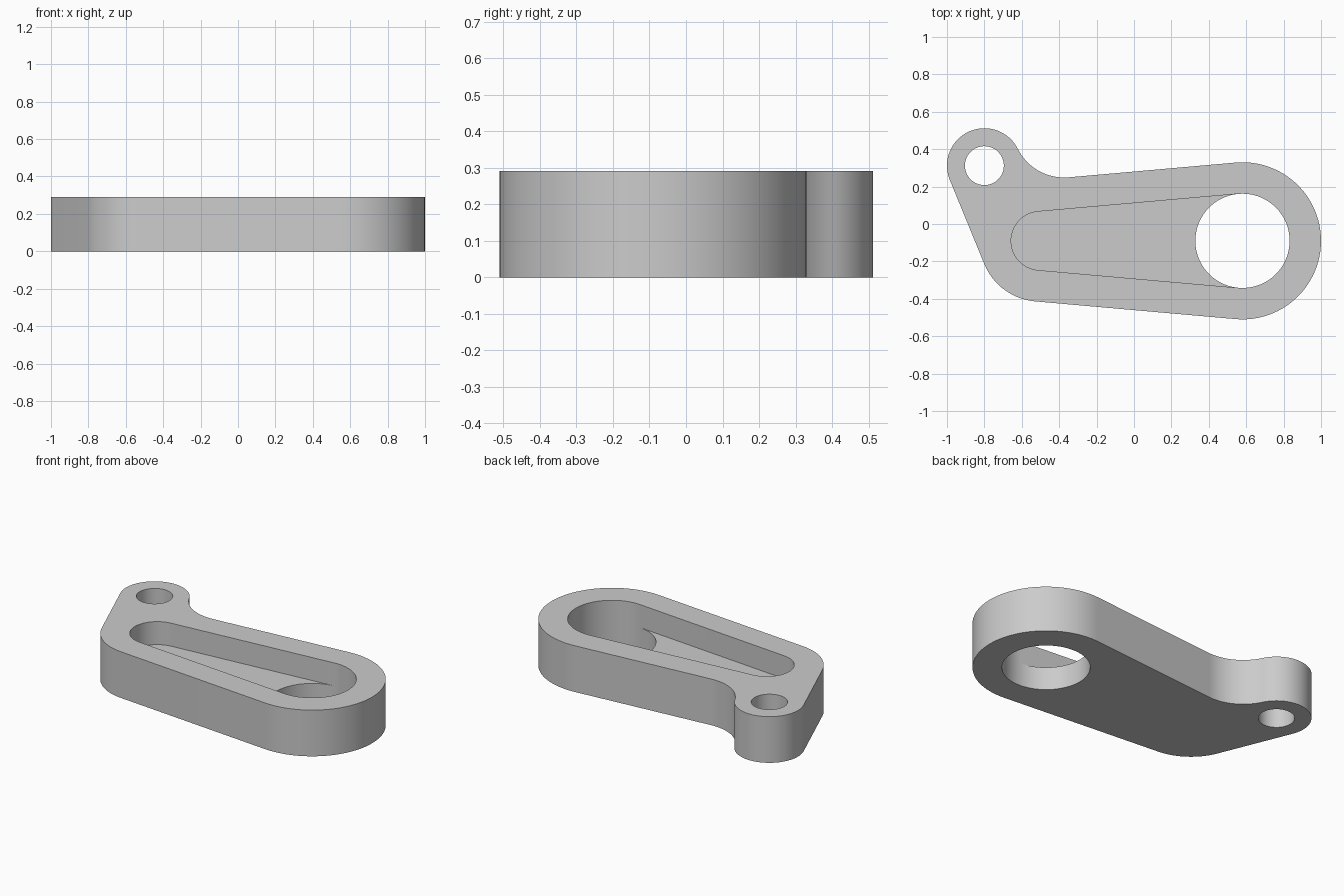
import bpy
import bmesh
from math import acos, cos, sin, pi, sqrt, atan2, radians, ceil
from mathutils import Vector

if "Cube" in bpy.data.objects:
    bpy.data.objects.remove(bpy.data.objects["Cube"])

HEIGHT, FLOOR = 0.291, 0.146
BIG, SMALL, LUG = Vector((0.58, -0.09)), Vector((-0.5, -0.09)), Vector((-0.8, 0.312))
BIG_R, SMALL_R, LUG_R = 0.42, 0.325, 0.2
HOLE_R, POCKET_R, LUG_HOLE_R = 0.252, 0.157, 0.104
FILLET_R = 0.277


def polar(angle):
    return Vector((cos(angle), sin(angle)))


def arc(centre, radius, start, end):
    """Points along an arc, both ends included."""
    n = max(4, ceil(abs(end - start) / radians(4)))
    return [centre + radius * polar(start + (end - start) * i / n) for i in range(n + 1)]


# Angle of the straight sides' outward normal
side = acos((SMALL_R - BIG_R) / (BIG - SMALL).length)

# Fillet between the lug and the upper straight side
normal, along = polar(side), Vector((sin(side), -cos(side)))
rise = FILLET_R - ((LUG - BIG).dot(normal) - BIG_R)
fillet = LUG + normal * rise + along * sqrt((LUG_R + FILLET_R) ** 2 - rise ** 2)
to_fillet = atan2(fillet.y - LUG.y, fillet.x - LUG.x)

# Straight side joining the lug to the small end
axis = LUG - SMALL
lug_side = atan2(axis.y, axis.x) + acos((SMALL_R - LUG_R) / axis.length)

outline = (arc(BIG, BIG_R, -side, side)
           + arc(fillet, FILLET_R, side + pi, to_fillet + pi)
           + arc(LUG, LUG_R, to_fillet, lug_side)[1:]
           + arc(SMALL, SMALL_R, lug_side, 2 * pi - side))
lug_hole = arc(LUG, LUG_HOLE_R, 0, 2 * pi)[:-1]

# The pocket and the through hole share the outer arc of the big end
pocket_side = acos((POCKET_R - HOLE_R) / (BIG - SMALL).length)
shared = arc(BIG, HOLE_R, -pocket_side, pocket_side)
hole_inner = arc(BIG, HOLE_R, pocket_side, 2 * pi - pocket_side)[1:-1]
pocket_inner = arc(SMALL, POCKET_R, pocket_side, 2 * pi - pocket_side)

bm = bmesh.new()


def ring(points, z):
    return [bm.verts.new((p.x, p.y, z)) for p in points]


def pairs(loop):
    return list(zip(loop, loop[1:] + loop[:1]))


def wall(lower, upper):
    for (a, b), (c, d) in zip(pairs(lower), pairs(upper)):
        bm.faces.new((a, b, d, c))


def cap(*loops):
    edges = [bm.edges.get(pair) or bm.edges.new(pair) for loop in loops for pair in pairs(loop)]
    bmesh.ops.triangle_fill(bm, edges=edges, use_beauty=True)


# Rings at the underside, the pocket floor and the top
outer_low, outer_top = ring(outline, 0), ring(outline, HEIGHT)
lug_low, lug_top = ring(lug_hole, 0), ring(lug_hole, HEIGHT)
hole_low = ring(shared + hole_inner, 0)
pocket_top = ring(shared + pocket_inner, HEIGHT)
shared_mid, hole_mid = ring(shared, FLOOR), ring(hole_inner, FLOOR)
pocket_mid = ring(pocket_inner, FLOOR)

# Walls, then flat faces
wall(outer_low, outer_top)
wall(lug_low, lug_top)
wall(hole_low, shared_mid + hole_mid)
wall(shared_mid + pocket_mid, pocket_top)
cap(outer_low, lug_low, hole_low)
cap(outer_top, lug_top, pocket_top)
cap([shared_mid[-1]] + pocket_mid + [shared_mid[0]] + hole_mid[::-1])
bmesh.ops.recalc_face_normals(bm, faces=bm.faces)

mesh = bpy.data.meshes.new("lever_arm")
bm.to_mesh(mesh)
bm.free()
arm = bpy.data.objects.new("lever_arm", mesh)
bpy.context.collection.objects.link(arm)

# Plain grey metal
grey = bpy.data.materials.new("light_grey")
grey.use_nodes = True
grey.diffuse_color = (0.6, 0.6, 0.6, 1)
grey.node_tree.nodes["Principled BSDF"].inputs["Base Color"].default_value = (0.6, 0.6, 0.6, 1)
mesh.materials.append(grey)

bpy.ops.object.select_all(action='DESELECT')
arm.select_set(True)
bpy.context.view_layer.objects.active = arm
bpy.ops.object.shade_smooth_by_angle(angle=radians(30))
